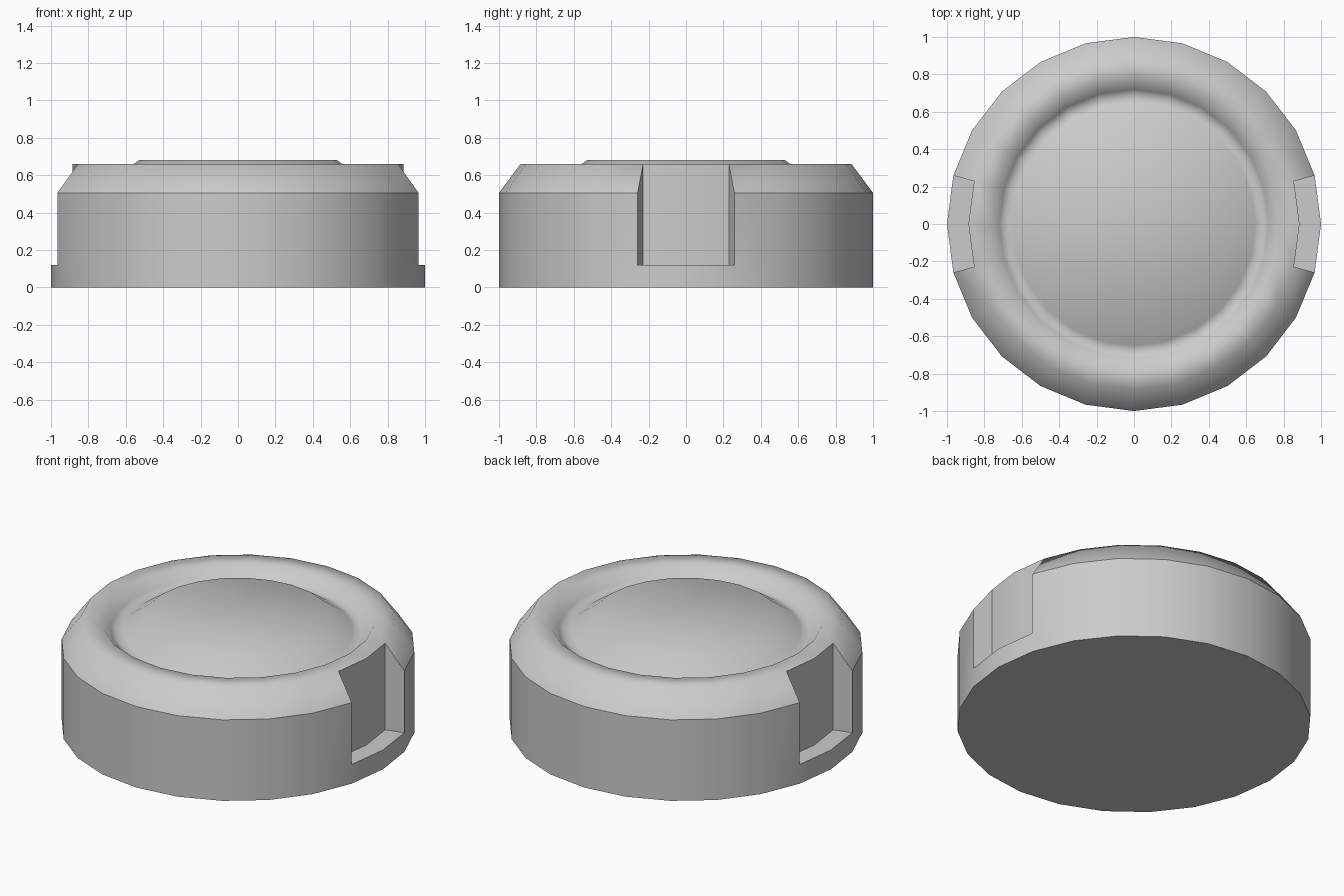
import bpy, bmesh
from math import sin, cos, tau

if "Cube" in bpy.data.objects:
    bpy.data.objects.remove(bpy.data.objects["Cube"])

SIDES = 24
NOTCH_FLOOR = 0.12
RIM_R, RIM_Z = 0.885, 0.66

# one flat colour
grey = bpy.data.materials.new("plain_grey")
grey.use_nodes = True
colour = (0.6, 0.6, 0.6, 1)
grey.diffuse_color = colour
grey.node_tree.nodes["Principled BSDF"].inputs["Base Color"].default_value = colour

bm = bmesh.new()


def ring(radius, z):
    return [bm.verts.new((radius * cos(tau * i / SIDES), radius * sin(tau * i / SIDES), z))
            for i in range(SIDES)]


def band(lower, upper, sectors):
    """Quads between two rings over the chosen sectors."""
    faces = []
    for i in sectors:
        j = (i + 1) % SIDES
        faces.append(bm.faces.new((lower[i], lower[j], upper[j], upper[i])))
    return faces


everywhere = range(SIDES)
half = SIDES // 2
notched = [SIDES - 1, 0, half - 1, half]     # two sectors on each side
plain = [i for i in everywhere if i not in notched]

# outer wall, from the base to the shoulder
base = ring(1, 0)
step = ring(1, NOTCH_FLOOR)
shoulder = ring(1, 0.505)
rim = ring(RIM_R, RIM_Z)
recess = ring(RIM_R, NOTCH_FLOOR)
bm.faces.new(list(reversed(base)))
band(base, step, everywhere)
band(step, shoulder, plain)

# sloping shoulder, rim, groove and raised centre, smoothly blended
soft = band(shoulder, rim, plain)
previous = rim
for radius, z in [(0.77, 0.66), (0.72, 0.605), (0.69, 0.585), (0.65, 0.595), (0.53, 0.68)]:
    current = ring(radius, z)
    soft += band(previous, current, everywhere)
    previous = current
soft.append(bm.faces.new(previous))

# grip notches: floor, back wall and two cheeks on each side
band(step, recess, notched)
band(recess, rim, notched)
for k in (1, half - 1, half + 1, SIDES - 1):
    bm.faces.new((step[k], shoulder[k], rim[k], recess[k]))

# drop the unused points behind the plain wall
bmesh.ops.delete(bm, geom=[v for v in bm.verts if not v.link_faces], context="VERTS")
bmesh.ops.recalc_face_normals(bm, faces=bm.faces[:])

# smooth shading, with creases everywhere but on the blended top and round the wall
soft = set(soft)
for face in bm.faces:
    face.smooth = True
for edge in bm.edges:
    inside_top = all(f in soft for f in edge.link_faces)
    edge.smooth = inside_top or edge.calc_face_angle(0) < 0.5

mesh = bpy.data.meshes.new("notched_cap")
bm.to_mesh(mesh)
bm.free()
mesh.materials.append(grey)
bpy.context.collection.objects.link(bpy.data.objects.new("notched_cap", mesh))
